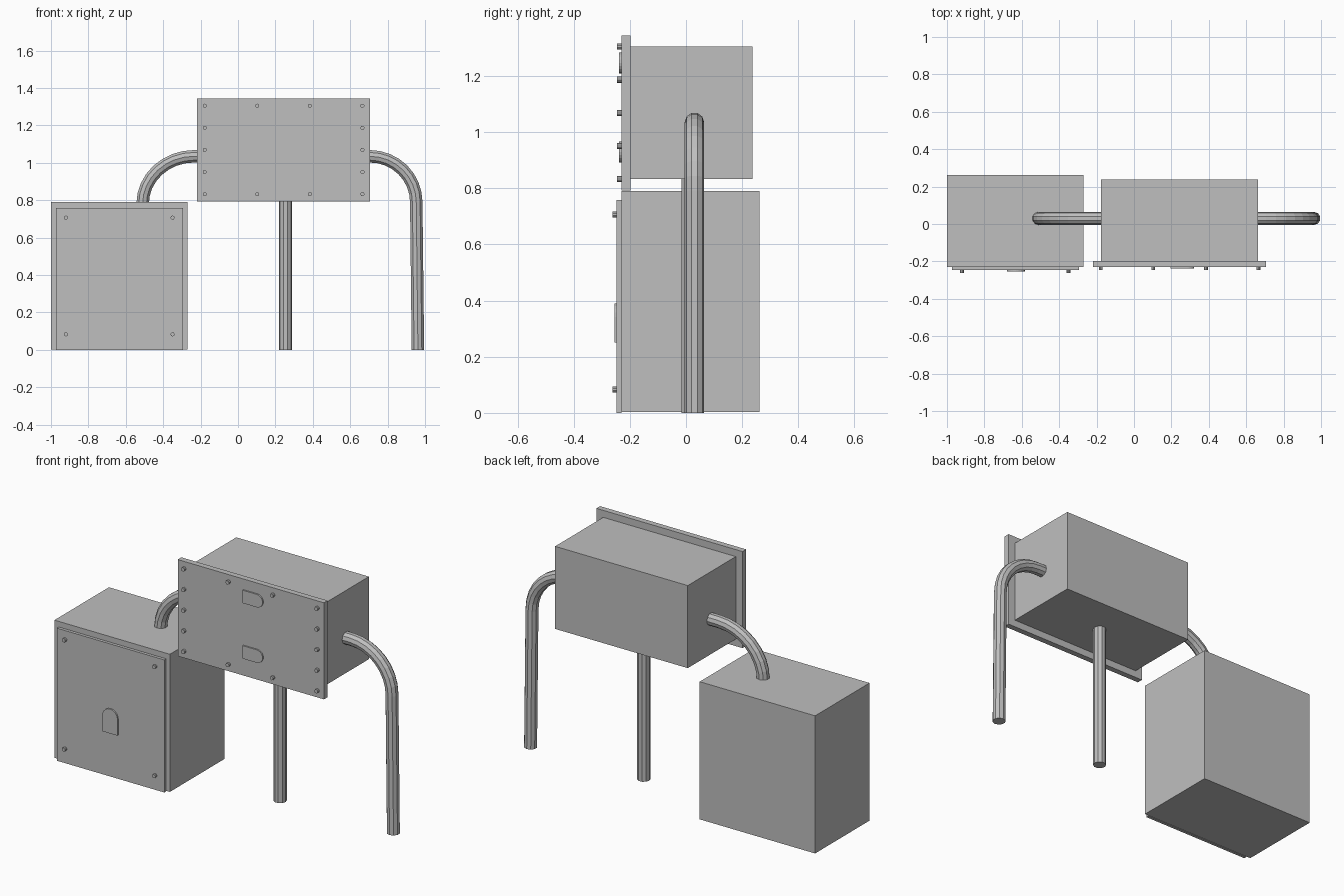
import bpy
import bmesh
from math import pi, sin, cos
from mathutils import Matrix

cube = bpy.data.objects.get("Cube")
if cube:
    bpy.data.objects.remove(cube, do_unlink=True)

GREY = (0.52, 0.52, 0.52, 1)
grey = bpy.data.materials.new("plain_grey")
grey.use_nodes = True
grey.diffuse_color = GREY
grey.node_tree.nodes["Principled BSDF"].inputs["Base Color"].default_value = GREY


def add_mesh(name, bm):
    bmesh.ops.recalc_face_normals(bm, faces=bm.faces)
    mesh = bpy.data.meshes.new(name)
    bm.to_mesh(mesh)
    bm.free()
    mesh.materials.append(grey)
    ob = bpy.data.objects.new(name, mesh)
    bpy.context.collection.objects.link(ob)
    return ob


def box(name, x, y, z):
    bm = bmesh.new()
    size = [b - a for a, b in (x, y, z)]
    centre = [(a + b) / 2 for a, b in (x, y, z)]
    bmesh.ops.create_cube(bm, size=1, matrix=Matrix.Translation(centre) @ Matrix.Diagonal((*size, 1)))
    return add_mesh(name, bm)


def bolts(name, spots, back, front):
    """Small round heads pointing forward at each (x, z) spot."""
    bm = bmesh.new()
    for x, z in spots:
        place = Matrix.Translation((x, (back + front) / 2, z)) @ Matrix.Rotation(pi / 2, 4, 'X')
        bmesh.ops.create_cone(bm, cap_ends=True, segments=10, radius1=0.011, radius2=0.011,
                              depth=back - front, matrix=place)
    return add_mesh(name, bm)


def latch(name, x, z, half_width, length, back, front, turn=0):
    """Plate with one flat end and one round end; turn rotates it about y."""
    arc = [(half_width * cos(i * pi / 10), length / 2 - half_width + half_width * sin(i * pi / 10))
           for i in range(11)]
    outline = [(-half_width, -length / 2), (half_width, -length / 2)] + arc
    bm = bmesh.new()
    face = bm.faces.new([bm.verts.new((u, 0, v)) for u, v in outline])
    new = bmesh.ops.extrude_face_region(bm, geom=[face])["geom"]
    verts = [g for g in new if isinstance(g, bmesh.types.BMVert)]
    bmesh.ops.translate(bm, verts=verts, vec=(0, front - back, 0))
    bm.transform(Matrix.Translation((x, back, z)) @ Matrix.Rotation(turn, 4, 'Y'))
    return add_mesh(name, bm)


def pipe(name, points, y):
    """Faceted tube swept along (x, z) points."""
    curve = bpy.data.curves.new(name, 'CURVE')
    curve.dimensions = '3D'
    curve.bevel_depth = 0.035
    curve.bevel_resolution = 3
    curve.use_fill_caps = True
    spline = curve.splines.new('POLY')
    spline.points.add(len(points) - 1)
    for p, (x, z) in zip(spline.points, points):
        p.co = (x, y, z, 1)
    spline.use_smooth = False
    temp = bpy.data.objects.new(name + "_path", curve)
    bpy.context.collection.objects.link(temp)
    bpy.context.view_layer.update()
    mesh = bpy.data.meshes.new_from_object(temp.evaluated_get(bpy.context.evaluated_depsgraph_get()))
    bpy.data.objects.remove(temp, do_unlink=True)
    bm = bmesh.new()
    bm.from_mesh(mesh)
    bpy.data.meshes.remove(mesh)
    bmesh.ops.remove_doubles(bm, verts=bm.verts, dist=0.0001)
    return add_mesh(name, bm)


def bend(x, z, rx, rz, steps=8):
    """Quarter turn from level to upright around centre (x, z)."""
    return [(x + rx * sin(i * pi / 2 / steps), z + rz * cos(i * pi / 2 / steps)) for i in range(steps + 1)]


# Floor cabinet with door, bolts and latch
box("floor_cabinet", (-1, -0.27), (-0.23, 0.262), (0.003, 0.79))
box("cabinet_door", (-0.973, -0.293), (-0.247, -0.23), (0, 0.758))
bolts("door_bolts", [(x, z) for x in (-0.92, -0.35) for z in (0.083, 0.707)], -0.245, -0.262)
latch("door_latch", -0.632, 0.32, 0.048, 0.14, -0.246, -0.255)

# Raised box with front panel
box("raised_box", (-0.177, 0.662), (-0.197, 0.237), (0.833, 1.305))
box("front_panel", (-0.22, 0.705), (-0.23, -0.197), (0.793, 1.345))

# Panel bolts around the rim
columns = [-0.178 + i * 0.281 for i in range(4)]
rows = [0.833 + i * 0.118 for i in range(5)]
rim = [(x, z) for x in columns for z in rows if x in (columns[0], columns[-1]) or z in (rows[0], rows[-1])]
bolts("panel_bolts", rim, -0.228, -0.245)
for label, z in (("lower", 0.93), ("upper", 1.247)):
    latch(label + "_panel_latch", 0.258, z, 0.037, 0.128, -0.229, -0.238, pi / 2)

# Bent pipes at both sides and the straight leg
pipe("left_pipe", [(0.65, 1.035)] + bend(0.705, 0.79, 0.248, 0.245) + [(0.962, 0)], 0.03)
pipe("right_pipe", [(-0.165, 1.035)] + bend(-0.235, 0.78, -0.275, 0.255), 0.03)
pipe("middle_leg", [(0.254, 0), (0.254, 0.84)], 0.018)
